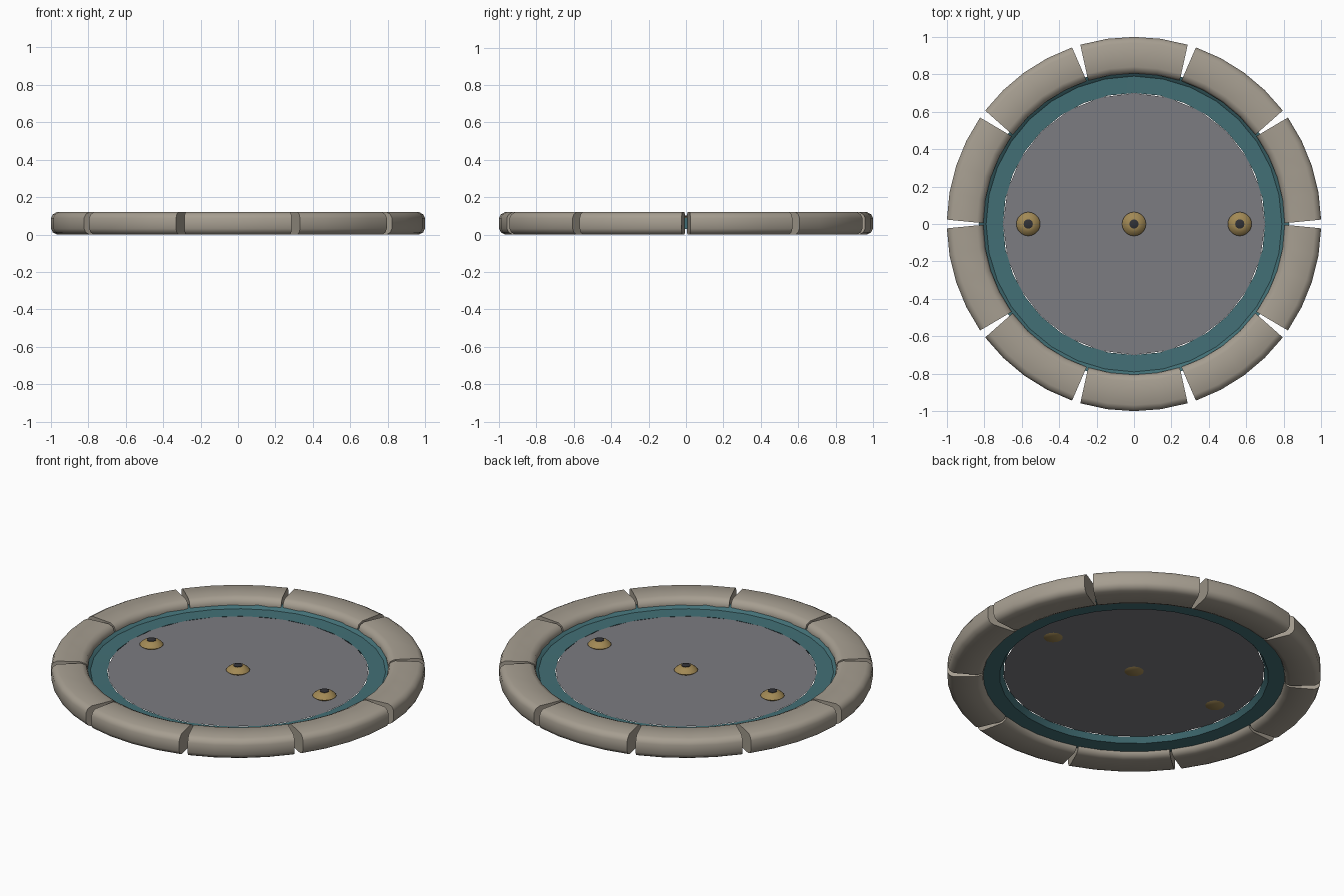
import bpy, bmesh
from math import sin, cos, radians, pi

if "Cube" in bpy.data.objects:
    bpy.data.objects.remove(bpy.data.objects["Cube"])


def material(name, color):
    m = bpy.data.materials.new(name)
    m.diffuse_color = (*color, 1)
    m.use_nodes = True
    m.node_tree.nodes["Principled BSDF"].inputs["Base Color"].default_value = m.diffuse_color
    return m


STONE = material("stone", (0.38, 0.34, 0.28))
TEAL = material("teal_tile", (0.055, 0.16, 0.18))
WATER = material("water", (0.20, 0.20, 0.22))
BRASS = material("brass", (0.36, 0.25, 0.09))
DARK = material("dark", (0.03, 0.03, 0.035))


def finish(name, bm, mat, angle=40):
    bmesh.ops.recalc_face_normals(bm, faces=bm.faces)
    me = bpy.data.meshes.new(name)
    bm.to_mesh(me)
    bm.free()
    me.materials.append(mat)
    ob = bpy.data.objects.new(name, me)
    bpy.context.collection.objects.link(ob)
    bpy.ops.object.select_all(action='DESELECT')
    ob.select_set(True)
    bpy.context.view_layer.objects.active = ob
    if angle:
        bpy.ops.object.shade_smooth_by_angle(angle=radians(angle))
    return ob


def lathe(name, profile, sides, mat, closed=False, x=0, angle=40):
    """Spin (radius, z) points round z; open profiles get end caps."""
    bm = bmesh.new()
    rings = [[bm.verts.new((x + r * cos(2 * pi * i / sides), r * sin(2 * pi * i / sides), z))
              for i in range(sides)] for r, z in profile]
    pairs = list(zip(rings, rings[1:])) + ([(rings[-1], rings[0])] if closed else [])
    for a, b in pairs:
        for i in range(sides):
            j = (i + 1) % sides
            bm.faces.new((a[i], a[j], b[j], b[i]))
    if not closed:
        bm.faces.new(rings[0])
        bm.faces.new(rings[-1])
    return finish(name, bm, mat, angle)


# Rim stones: rounded section swept over an arc, joints widen outwards
R_IN, R_OUT, H = 0.805, 1.0, 0.12
SECTION = [(R_IN, 0.035), (0.814, 0.012), (0.84, 0), (0.968, 0), (0.99, 0.012), (R_OUT, 0.032),
           (R_OUT, 0.088), (0.99, 0.108), (0.968, H), (0.84, H), (0.814, 0.108), (R_IN, 0.085)]


def rim_stone(index, steps=4):
    bm = bmesh.new()
    mid = radians(18 + 36 * index)
    loops = []
    for s in range(steps + 1):
        t = 2 * s / steps - 1
        loop = []
        for r, z in SECTION:
            joint = 0.35 + 1.0 * (r - R_IN) / (R_OUT - R_IN)
            a = mid + t * radians(18 - joint)
            loop.append(bm.verts.new((r * cos(a), r * sin(a), z)))
        loops.append(loop)
    n = len(SECTION)
    for a, b in zip(loops, loops[1:]):
        for i in range(n):
            j = (i + 1) % n
            bm.faces.new((a[i], a[j], b[j], b[i]))
    bm.faces.new(loops[0])
    bm.faces.new(loops[-1])
    finish(f"rim_stone_{index + 1}", bm, STONE, 50)


for k in range(10):
    rim_stone(k)

# Teal liner between stones and water
lathe("basin_liner", [(0.70, 0.06), (0.79, 0.062), (0.815, 0.085), (0.83, 0.09),
                      (0.83, 0.03), (0.72, 0.03)], 32, TEAL, closed=True)

# Water surface
bm = bmesh.new()
bmesh.ops.create_circle(bm, cap_ends=True, segments=24, radius=0.70)
bmesh.ops.translate(bm, verts=bm.verts, vec=(0, 0, 0.06))
water = finish("water_surface", bm, WATER, 0)

# Fountain nozzles
for label, x in (("left", -0.565), ("centre", 0), ("right", 0.565)):
    lathe(f"nozzle_{label}", [(0.05, 0.059), (0.064, 0.07), (0.058, 0.078), (0.042, 0.09),
                              (0.028, 0.096)], 20, BRASS, x=x)
    lathe(f"nozzle_tip_{label}", [(0.025, 0.09), (0.025, 0.099), (0.018, 0.102)], 12, DARK, x=x)
